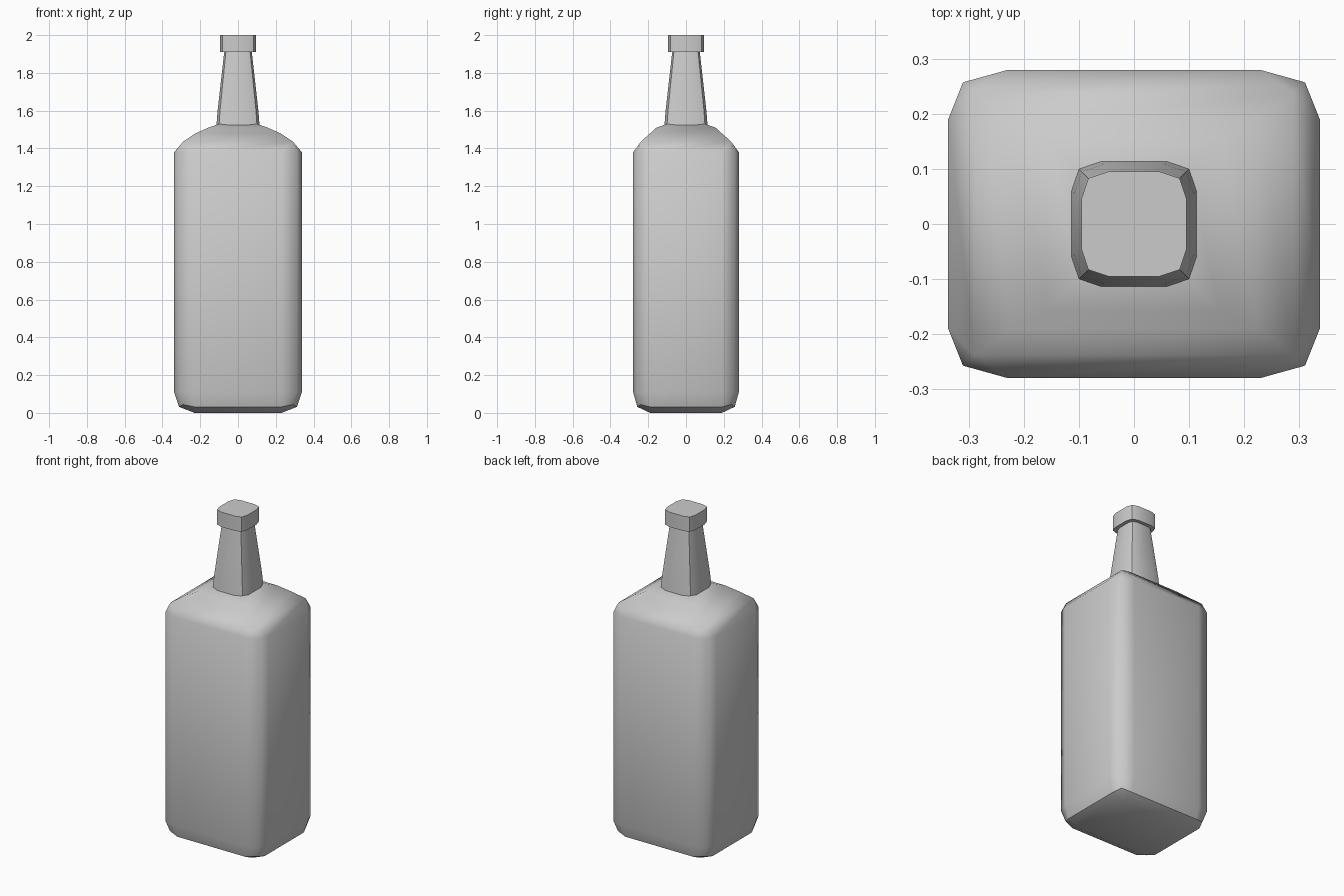
import bpy, bmesh

cube = bpy.data.objects.get("Cube")
if cube:
    bpy.data.objects.remove(cube)

grey = bpy.data.materials.new("plain grey")
grey.use_nodes = True
GREY = (0.6, 0.6, 0.6, 1)
grey.diffuse_color = GREY
grey.node_tree.nodes["Principled BSDF"].inputs["Base Color"].default_value = GREY


def ring(bm, z, hx, hy, cx, cy, lift=0.0):
    """Rounded rectangle: half sizes h, corner centres c, corner points raised by lift."""
    mx, my = cx + 0.75 * (hx - cx), cy + 0.75 * (hy - cy)
    corner = [(hx, cy, z), (mx, my, z + lift), (cx, hy, z)]
    pts = []
    for sx, sy in ((1, 1), (-1, 1), (-1, -1), (1, -1)):
        part = [(x * sx, y * sy, h) for x, y, h in corner]
        pts += part if sx * sy > 0 else part[::-1]
    return [bm.verts.new(p) for p in pts]


def loft(name, sections):
    """Skin a stack of rings and cap both ends."""
    bm = bmesh.new()
    rings = [ring(bm, *s) for s in sections]
    for low, high in zip(rings, rings[1:]):
        for i in range(len(low)):
            j = (i + 1) % len(low)
            bm.faces.new((low[i], low[j], high[j], high[i]))
    bm.faces.new(rings[0][::-1])
    bm.faces.new(rings[-1])
    bmesh.ops.remove_doubles(bm, verts=bm.verts, dist=0.0005)
    bmesh.ops.recalc_face_normals(bm, faces=bm.faces)
    for f in bm.faces:
        f.smooth = True
    mesh = bpy.data.meshes.new(name)
    # Crisp rim where the underside meets the walls
    for e in bm.edges:
        if all(0.01 < v.co.z < 0.06 for v in e.verts):
            e.smooth = False
    bm.to_mesh(mesh)
    bm.free()
    mesh.materials.append(grey)
    obj = bpy.data.objects.new(name, mesh)
    bpy.context.collection.objects.link(obj)
    return obj


# Body: bevelled foot, straight walls, domed shoulder
loft("bottle_body", [
    (0.00, 0.23, 0.19, 0.23, 0.19),
    (0.032, 0.312, 0.258, 0.23, 0.19, 0.012),
    (0.11, 0.338, 0.28, 0.23, 0.19),
    (1.38, 0.338, 0.28, 0.23, 0.19),
    (1.437, 0.29, 0.238, 0.29, 0.238),
    (1.48, 0.225, 0.19, 0.225, 0.19),
    (1.51, 0.157, 0.157, 0.157, 0.157),
    (1.53, 0.10, 0.10, 0.10, 0.10),
])

# Tapered neck and stopper
neck = loft("bottle_neck", [
    (1.51, 0.115, 0.115, 0.06, 0.06),
    (1.60, 0.108, 0.108, 0.056, 0.056),
    (1.92, 0.072, 0.072, 0.037, 0.037),
])
cap = loft("bottle_cap", [
    (1.91, 0.095, 0.095, 0.047, 0.047),
    (2.00, 0.095, 0.095, 0.047, 0.047),
])
bpy.ops.object.select_all(action="DESELECT")
for obj in (neck, cap):
    obj.select_set(True)
bpy.context.view_layer.objects.active = neck
bpy.ops.object.shade_smooth_by_angle(angle=0.6)
